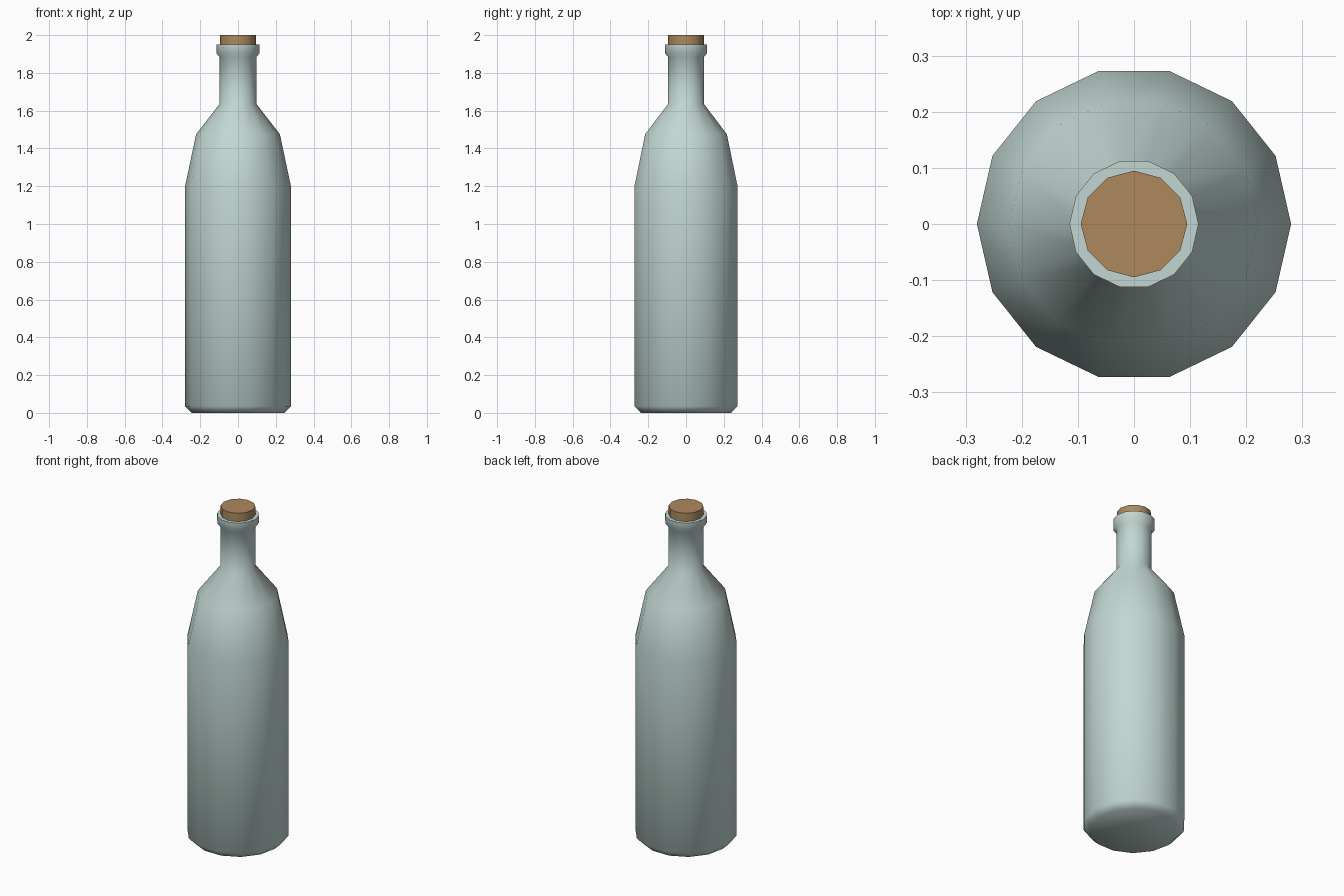
import bpy, bmesh, math

if "Cube" in bpy.data.objects:
    bpy.data.objects.remove(bpy.data.objects["Cube"])


def material(name, rgb):
    m = bpy.data.materials.new(name)
    m.diffuse_color = (*rgb, 1.0)
    m.use_nodes = True
    m.node_tree.nodes["Principled BSDF"].inputs["Base Color"].default_value = m.diffuse_color
    return m


def lathe(name, profile, sides, mat, smooth_angle):
    """Closed solid of revolution from (radius, height) points, capped at both ends."""
    bm = bmesh.new()
    rings = []
    for r, z in profile:
        angles = [2 * math.pi * i / sides for i in range(sides)]
        rings.append([bm.verts.new((r * math.cos(a), r * math.sin(a), z)) for a in angles])
    for low, high in zip(rings, rings[1:]):
        for i in range(sides):
            j = (i + 1) % sides
            bm.faces.new((low[i], low[j], high[j], high[i]))
    bm.faces.new(rings[0][::-1])
    bm.faces.new(rings[-1])
    mesh = bpy.data.meshes.new(name)
    bm.to_mesh(mesh)
    bm.free()
    mesh.materials.append(mat)
    obj = bpy.data.objects.new(name, mesh)
    bpy.context.collection.objects.link(obj)
    bpy.ops.object.select_all(action='DESELECT')
    obj.select_set(True)
    bpy.context.view_layer.objects.active = obj
    bpy.ops.object.shade_smooth_by_angle(angle=math.radians(smooth_angle))
    return obj


glass = material("pale_green_glass", (0.54, 0.68, 0.65))
cork_brown = material("cork_brown", (0.42, 0.25, 0.11))

# Bottle: chamfered base, straight body, two-step shoulder, neck and lip
lathe("bottle", [(0.245, 0.0), (0.28, 0.035), (0.28, 1.2), (0.222, 1.475),
                 (0.098, 1.635), (0.098, 1.885), (0.115, 1.905), (0.115, 1.95)],
      14, glass, 60)

# Cork stopper
lathe("cork", [(0.095, 1.945), (0.095, 2.0)], 12, cork_brown, 40)
